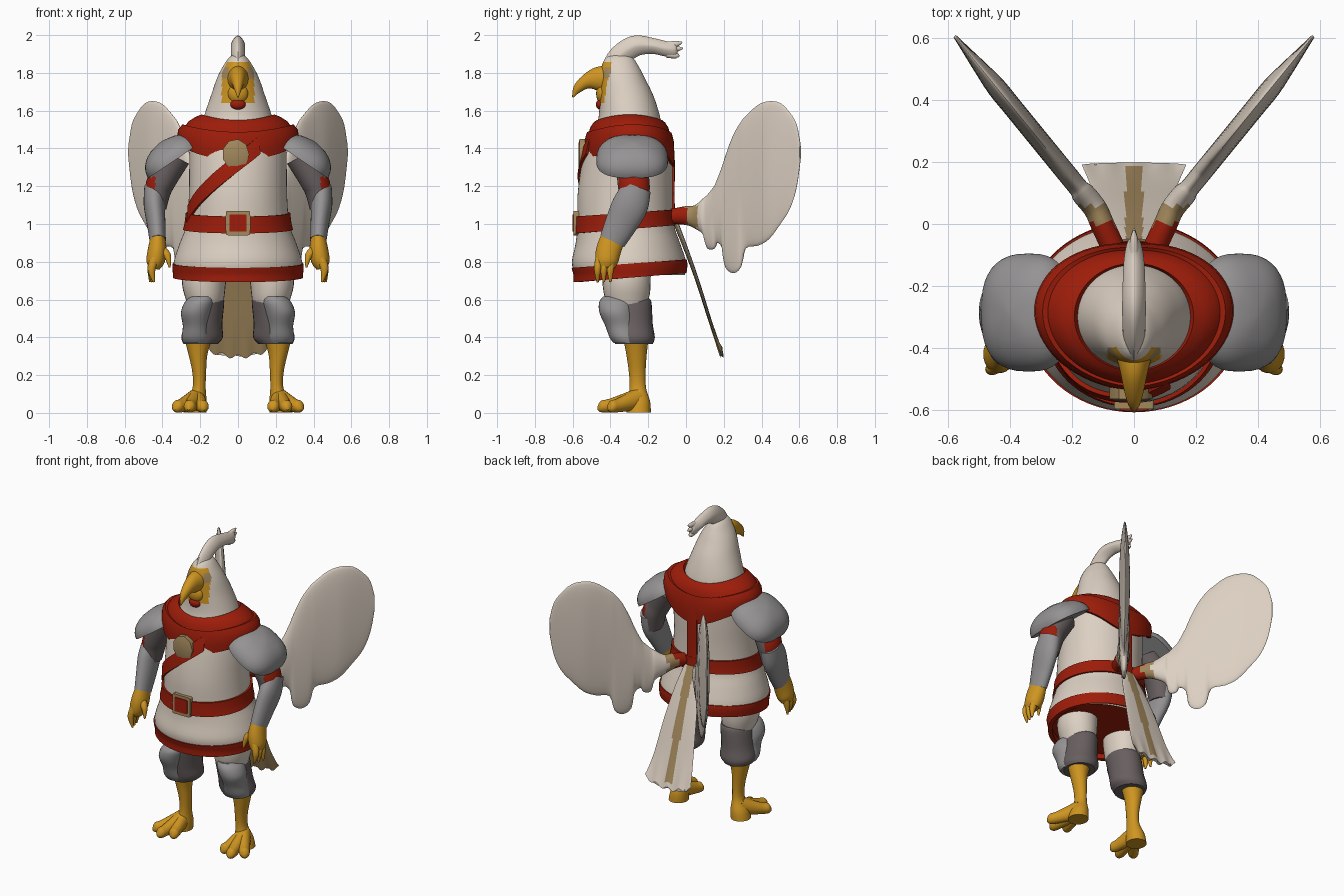
import bpy, bmesh, math
from mathutils import Vector

if "Cube" in bpy.data.objects:
    bpy.data.objects.remove(bpy.data.objects["Cube"])

def material(name, r, g, b):
    m = bpy.data.materials.new(name)
    m.diffuse_color = (r, g, b, 1)
    m.use_nodes = True
    m.node_tree.nodes["Principled BSDF"].inputs["Base Color"].default_value = m.diffuse_color
    return m

WHITE = material("feather_white", 0.72, 0.63, 0.54)
RED = material("cloth_red", 0.34, 0.012, 0.003)
GOLD = material("skin_gold", 0.62, 0.30, 0.015)
STEEL = material("steel_grey", 0.30, 0.29, 0.29)
DARK = material("dark_grey", 0.14, 0.115, 0.115)
TAN = material("tan", 0.37, 0.25, 0.11)

def finish(name, bm, mats, rule=None, mirror=False, angle=40):
    """Turn a bmesh into a smooth object; rule(centre, normal) gives the material index."""
    bmesh.ops.recalc_face_normals(bm, faces=bm.faces)
    bm.normal_update()
    if rule:
        for f in bm.faces:
            f.material_index = rule(f.calc_center_median(), f.normal)
    me = bpy.data.meshes.new(name)
    bm.to_mesh(me)
    bm.free()
    for m in mats:
        me.materials.append(m)
    me.shade_smooth()
    me.set_sharp_from_angle(angle=math.radians(angle))
    ob = bpy.data.objects.new(name, me)
    bpy.context.collection.objects.link(ob)
    if mirror:
        ob.modifiers.new("mirror", 'MIRROR')
    return ob

def refine(rows, steps):
    """Catmull-Rom interpolation of rows of numbers."""
    out = []
    for i in range(len(rows) - 1):
        p0, p1, p2, p3 = rows[max(i-1, 0)], rows[i], rows[i+1], rows[min(i+2, len(rows)-1)]
        for k in range(steps):
            t = k / steps
            out.append([0.5*(2*b + (c-a)*t + (2*a-5*b+4*c-d)*t*t + (3*b-a-3*c+d)*t**3)
                        for a, b, c, d in zip(p0, p1, p2, p3)])
    return out + [list(rows[-1])]

def tube(name, rows, mats, rule=None, mirror=False, n=28, steps=4, lock=None, sq=1.0, edit=None):
    """Loft ellipses along rows (x, y, z, half width, half depth)."""
    rows = refine(rows, steps)
    bm = bmesh.new()
    rings = []
    for i, (x, y, z, ra, rb) in enumerate(rows):
        t = Vector(rows[min(i+1, len(rows)-1)][:3]) - Vector(rows[max(i-1, 0)][:3])
        if lock == 'level':
            t = Vector((0, 0, 1))
        elif lock == 'upright':
            t.z = 0
        t.normalize()
        u = (Vector((1, 0, 0)) - t * t.x).normalized()
        v = t.cross(u)
        ring = []
        for k in range(n):
            a = 2 * math.pi * k / n
            c, s = math.cos(a), math.sin(a)
            c, s = math.copysign(abs(c)**sq, c), math.copysign(abs(s)**sq, s)
            ring.append(bm.verts.new(Vector((x, y, z)) + u*(max(ra, .002)*c) + v*(max(rb, .002)*s)))
        rings.append(ring)
    for r0, r1 in zip(rings, rings[1:]):
        for k in range(n):
            bm.faces.new((r0[k], r0[(k+1) % n], r1[(k+1) % n], r1[k]))
    bm.faces.new(rings[0])
    bm.faces.new(rings[-1])
    if edit:
        edit(rings)
    return finish(name, bm, mats, rule, mirror)

def ball(name, c, r, mat, mirror=False):
    angs = [math.pi * (i + .05) / 10.1 for i in range(11)]
    tube(name, [(c[0], c[1], c[2] - r[2]*math.cos(a), r[0]*math.sin(a), r[1]*math.sin(a)) for a in angs],
         [mat], mirror=mirror, n=20, steps=1, lock='level')

# Tunic body
TORSO = [(0, -.297, .73, .338, .292), (0, -.302, .80, .340, .302), (0, -.308, .90, .308, .276),
         (0, -.320, 1.0, .272, .256), (0, -.322, 1.15, .260, .252), (0, -.312, 1.3, .258, .243),
         (0, -.302, 1.42, .255, .228), (0, -.30, 1.5, .235, .20), (0, -.30, 1.55, .17, .15)]
tube("tunic", TORSO, [WHITE, RED], lambda c, n: int(n.z < -.9), n=64, lock='level')
FINE = refine(TORSO, 8)

def on_torso(a, z, off):
    """Point on the tunic at angle a from the front and height z, lifted by off."""
    row = FINE[-1]
    for p, q in zip(FINE, FINE[1:]):
        if z <= q[2]:
            t = max(0, (z - p[2]) / (q[2] - p[2]))
            row = [i + (j - i) * t for i, j in zip(p, q)]
            break
    return Vector(((row[3]+off)*math.sin(a), row[1] - (row[4]+off)*math.cos(a), z))

def strip(name, cols, mat, off, closed=False):
    """Cloth band on the tunic from columns (angle, low z, high z)."""
    bm = bmesh.new()
    sec = []
    for a, lo, hi in cols:
        zs = [lo + (hi - lo) * k / 6 for k in range(7)]
        pts = [on_torso(a, z, off) for z in zs] + [on_torso(a, z, -.02) for z in zs[::-1]]
        sec.append([bm.verts.new(p) for p in pts])
    pairs = list(zip(sec, sec[1:])) + ([(sec[-1], sec[0])] if closed else [])
    for s, t in pairs:
        for k in range(14):
            bm.faces.new((s[k], s[(k+1) % 14], t[(k+1) % 14], t[k]))
    if not closed:
        bm.faces.new(sec[0])
        bm.faces.new(sec[-1])
    finish(name, bm, [mat])

# Belt, hem and sash
turn = [2 * math.pi * k / 72 for k in range(72)]
strip("belt", [(a, .972 - .022*math.cos(a), 1.058 - .018*math.cos(a)) for a in turn], RED, .012, True)
strip("hem", [(a, .716 - .024*math.cos(a), .79 - .022*math.cos(a)) for a in turn], RED, .006, True)
strip("front_sash", [(.45 - 1.75*t, 1.37 - .36*t, 1.47 - .37*t) for t in [k / 20 for k in range(21)]], RED, .014)
strip("back_sash", [(math.pi + .026*k, 1.02, 1.44) for k in range(-5, 6)], RED, .010)

# Buckle and chest badge
for nm, y, r, m in (("buckle_frame", -.596, .065, TAN), ("buckle_centre", -.601, .046, RED)):
    tube(nm, [(0, -.56, 1.005, r, r), (0, y, 1.005, r, r)], [m], n=32, steps=1, sq=.15)
tube("badge", [(-.012, -.52, 1.37, .072, .08), (-.012, -.563, 1.37, .072, .08),
               (-.012, -.570, 1.37, .05, .055)], [TAN], n=9, steps=1)

# Draped collar, folded in two tiers
bm = bmesh.new()
prof = [(-.1, -.06), (0, .0), (.12, .025), (.35, .012), (.6, -.010), (.72, -.032), (.84, -.028),
        (1, -.055), (1.04, -.10), (1, -.14), (.8, -.14)]
rings = []
for s, dz in prof:
    ring = []
    for a in turn:
        front = math.cos(a)
        drop = 1 + .35*max(0, front)**2 + .6*max(0, -front)**4
        ring.append(bm.verts.new(((.175 + .142*s)*math.sin(a), -.30 + .02*s*abs(math.sin(a)) - (.165 + .070*s)*front,
                                  1.555 - .030*front*front + dz*(drop if dz < 0 else 1))))
    rings.append(ring)
for r0, r1 in zip(rings, rings[1:]):
    for k in range(72):
        bm.faces.new((r0[k], r0[(k+1) % 72], r1[(k+1) % 72], r1[k]))
finish("collar", bm, [RED], angle=60)

# Head with golden face and tan eye patches
def face_rule(c, n):
    if c.y > -.395 or not 1.64 < c.z < 1.855 or abs(c.x) > .086:
        return 0
    return 2 if abs(c.x) > .05 and 1.77 < c.z < 1.83 else 1
tube("head", [(0, -.305, 1.48, .20, .18), (0, -.30, 1.57, .18, .162), (0, -.315, 1.68, .143, .142),
              (0, -.335, 1.77, .112, .118), (0, -.348, 1.83, .082, .100), (0, -.352, 1.88, .048, .07),
              (0, -.35, 1.905, .01, .02)], [WHITE, GOLD, TAN], face_rule, n=72, steps=8, lock='level')
tube("beak", [(0, -.40, 1.765, .066, .075), (0, -.47, 1.768, .046, .063), (0, -.53, 1.752, .033, .038),
              (0, -.575, 1.715, .02, .024), (0, -.60, 1.67, .003, .003)], [GOLD])
ball("chin", (0, -.440, 1.69), (.055, .036, .055), GOLD)
ball("wattle", (0, -.447, 1.633), (.042, .030, .030), RED)

# Swept crest with feather tips
tube("crest", [(0, -.39, 1.82, .03, .06), (0, -.35, 1.89, .036, .058), (0, -.27, 1.942, .038, .056),
               (0, -.18, 1.943, .036, .042), (0, -.11, 1.928, .032, .04), (0, -.06, 1.922, .022, .04),
               (0, -.045, 1.922, .008, .02)], [WHITE], sq=1.3)
for z0, y1, z1 in ((1.945, -.02, 1.962), (1.925, -.015, 1.93), (1.90, -.04, 1.882)):
    tube("crest_tip", [(0, -.10, z0, .016, .02), (0, -.05, (z0+z1)/2, .013, .016), (0, y1, z1, .003, .003)],
         [WHITE], n=12)

# Shoulder plates: squarish domes tilted outward
dome = []
for k in range(11):
    h = k / 10 * .995
    w = (1 - h**2.1)**.5
    dome.append((.338 + .56*.122*h, -.285, 1.335 + .83*.122*h, .165*w, .19*w))
tube("shoulder_plate", dome, [STEEL], mirror=True, n=40, steps=1, sq=.75)

# Arms
tube("upper_arm", [(.34, -.28, 1.36, .09, .09), (.395, -.28, 1.25, .078, .085), (.422, -.275, 1.18, .070, .083),
                   (.43, -.28, 1.08, .05, .07)], [DARK, RED],
     lambda c, n: int(n.x > .4 and c.z < 1.25), True, n=40, steps=6)
tube("gauntlet", [(.44, -.258, 1.195, .056, .075), (.443, -.295, 1.10, .056, .095),
                  (.433, -.345, 1.0, .049, .085), (.425, -.39, .91, .043, .07)], [STEEL], mirror=True)
tube("hand", [(.425, -.385, .93, .039, .064), (.428, -.41, .86, .05, .066), (.438, -.42, .80, .048, .06),
              (.445, -.42, .765, .03, .045)], [GOLD], mirror=True)
for i, (y0, y1) in enumerate(((-.458, -.468), (-.425, -.435), (-.39, -.40))):
    tube("finger", [(.44, y0, .82, .024, .022), (.458, y1, .76, .021, .019), (.445 + .01*i, y1, .692, .005, .006)],
         [GOLD], mirror=True, n=14)
tube("thumb", [(.415, -.42, .87, .026, .024), (.375, -.445, .835, .02, .02), (.362, -.46, .77, .005, .006)],
     [GOLD], mirror=True, n=14)

# Legs and knee armour
tube("thigh", [(.17, -.315, .80, .11, .13), (.18, -.315, .70, .117, .128), (.175, -.31, .62, .105, .12),
               (.17, -.30, .56, .09, .10)], [WHITE], mirror=True)
tube("knee_wrap", [(.165, -.305, .605, .090, .112), (.17, -.30, .58, .097, .118), (.183, -.288, .47, .100, .112),
                   (.19, -.275, .40, .110, .11), (.198, -.275, .365, .09, .10)], [DARK], mirror=True, lock='level')
tube("knee_plate", [(.190, -.37, .615, .062, .070), (.205, -.37, .585, .078, .090), (.222, -.368, .53, .080, .090),
                    (.222, -.345, .46, .070, .082), (.222, -.325, .40, .076, .080), (.22, -.31, .37, .070, .074)],
     [STEEL], mirror=True, lock='level')
tube("shin", [(.21, -.265, .40, .076, .068), (.212, -.262, .31, .050, .054), (.205, -.258, .21, .036, .044),
              (.206, -.255, .13, .035, .044), (.22, -.25, .06, .054, .06), (.228, -.25, .003, .060, .064)],
     [GOLD], mirror=True, lock='level')
for x, y in ((.178, -.43), (.262, -.468), (.338, -.41)):
    mx, my = .225 + (x - .225)*.65, -.27 + (y + .27)*.65
    tube("toe", [(.22, -.25, .075, .042, .06), (mx, my, .04, .034, .037), (.225 + (x-.225)*.9, -.27 + (y+.27)*.9, .034, .029, .031),
                 (x, y, .025, .008, .010)], [GOLD], mirror=True, n=18, lock='upright')

# Wings: thin upright slices running outward and back (y, low z, high z)
edge = [(-.08, 1.0, 1.08), (0, .995, 1.095), (.05, .975, 1.10), (.098, .94, 1.14), (.115, .87, 1.155),
        (.15, .87, 1.2), (.165, .9, 1.23), (.195, .87, 1.31), (.21, .77, 1.36), (.25, .74, 1.47),
        (.29, .77, 1.54), (.315, .87, 1.57), (.38, .885, 1.63), (.44, .92, 1.65), (.5, 1.0, 1.64),
        (.55, 1.08, 1.59), (.585, 1.19, 1.53), (.605, 1.33, 1.43)]
wing = []
for y, lo, hi in edge:
    x = .07 + .46*(y + .07) if y < .05 else .125 + .815*(y - .05)
    thick = .038 if y < .1 else .032 if y < .45 else .005 + .027*(.607 - y)/.157
    wing.append((x, y, (lo + hi)/2, thick, (hi - lo)/2))
tube("wing", wing, [WHITE, RED, TAN], lambda c, n: 1 if c.y < .0 else 2 if c.y < .06 else 0,
     True, n=40, steps=3, lock='upright')

# Tail fan: tan front and centre stripe, ragged lower edge
def ragged(rings):
    for i, ring in enumerate(rings[-4:]):
        for v in ring:
            v.co.z += (i + 1)/4 * (.035*(v.co.x/.16)**2 + .012*math.cos(v.co.x*75))
tube("tail", [(0, -.06, 1.02, .05, .014), (0, -.005, .88, .085, .012), (0, .06, .70, .115, .010),
              (0, .13, .48, .142, .009), (0, .19, .30, .168, .008)], [WHITE, TAN],
     lambda c, n: int(n.y < 0 or (abs(c.x) < .028 and c.z > .34)), n=72, edit=ragged)
